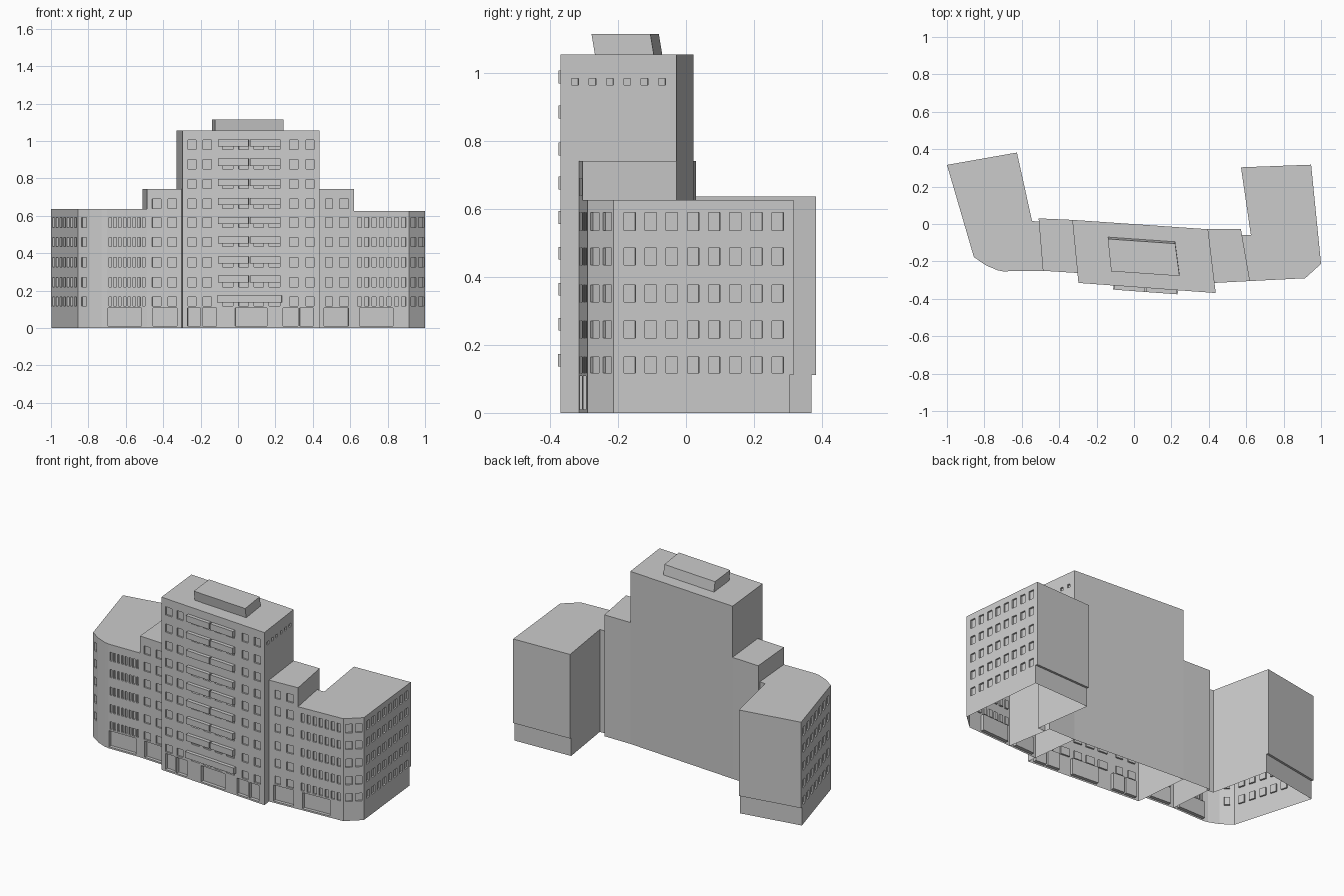
import bpy
from mathutils import Vector

if "Cube" in bpy.data.objects:
    bpy.data.objects.remove(bpy.data.objects["Cube"])

mat = bpy.data.materials.new("concrete_grey")
mat.diffuse_color = (0.6, 0.6, 0.6, 1)
mat.use_nodes = True
mat.node_tree.nodes["Principled BSDF"].inputs["Base Color"].default_value = mat.diffuse_color

FLOORS = [(.118, .165), (.22, .27), (.327, .377), (.436, .485), (.537, .59),
          (.64, .69), (.745, .795), (.85, .9), (.955, 1.005)]
SPLIT = .112      # top of the ground storey


def make(name, polys):
    verts, faces = [], []
    for p in polys:
        faces.append(list(range(len(verts), len(verts) + len(p))))
        verts += [tuple(v) for v in p]
    me = bpy.data.meshes.new(name)
    me.from_pydata(verts, [], faces)
    me.materials.append(mat)
    ob = bpy.data.objects.new(name, me)
    bpy.context.collection.objects.link(ob)
    return ob


def wall(p, q, z0, z1, rects):
    """Wall from p to q with recessed rectangles (u0, u1, za, zb, depth)."""
    d = Vector((q[0] - p[0], q[1] - p[1], 0))
    n = Vector((d.y, -d.x, 0)).normalized()

    def pt(u, z, dep=0):
        return Vector((p[0], p[1], z)) + d * u - n * dep
    us = sorted({0, 1, *[r[0] for r in rects], *[r[1] for r in rects]})
    zs = sorted({z0, z1, *[r[2] for r in rects], *[r[3] for r in rects]})
    out = []
    for a, b in zip(us, us[1:]):
        for c, e in zip(zs, zs[1:]):
            u, z = (a + b) / 2, (c + e) / 2
            if not any(r[0] < u < r[1] and r[2] < z < r[3] for r in rects):
                out.append([pt(a, c), pt(b, c), pt(b, e), pt(a, e)])
    for a, b, c, e, dep in rects:
        k = [(a, c), (b, c), (b, e), (a, e)]
        out.append([pt(u, z, dep) for u, z in k])
        for s, t in zip(k, k[1:] + k[:1]):
            out.append([pt(*s), pt(*t), pt(*t, dep), pt(*s, dep)])
    return out


def block(name, foot, z0, z1, holes={}, roof=True, extra=()):
    """Open-bottomed block on a counter-clockwise footprint."""
    polys = list(extra)
    for i, p in enumerate(foot):
        polys += wall(p, foot[(i + 1) % len(foot)], z0, z1, holes.get(i, []))
    if roof:
        polys.append([(x, y, z1) for x, y in foot])
    return make(name, polys)


def grid(cols, floors, depth=.01):
    return [(a, b, c, e, depth) for a, b in cols for c, e in floors]


def spread(n, a=0.0, b=1.0, fill=.55):
    s = (b - a) / n
    return [(a + s * (i + .5 - fill / 2), a + s * (i + .5 + fill / 2)) for i in range(n)]


def panels(p, q, spans):
    f = lambda x: (x - p[0]) / (q[0] - p[0])
    return [(f(a), f(b), .01, .108, .02) for a, b in spans]


def toward(p, q, dist):
    a, b = Vector(p), Vector(q)
    return tuple(a + (b - a).normalized() * dist)


def wing(name, foot, i, j, top, upper, lower):
    """Wing whose back end (edge i to j) steps in slightly at ground level."""
    low = list(foot)
    n = len(foot)
    low[i] = toward(foot[i], foot[i - 1], .013)
    low[j] = toward(foot[j], foot[(j + 1) % n], .013)
    soffit = [(*c, SPLIT) for c in (foot[i], low[i], low[j], foot[j])]
    block(name + "_upper", foot, SPLIT, top, upper, extra=[soffit])
    block(name + "_ground_floor", low, 0, SPLIT, lower, roof=False)


# central tower
T = [(-.297, -.315), (.437, -.369), (.396, -.028), (-.33, .022)]
cols = [(.04, .1), (.15, .21), (.29, .37), (.41, .48), (.52, .59), (.63, .71), (.78, .84), (.9, .96)]
front = grid(cols, FLOORS) + panels(T[0], T[1], [
    (-.27, -.2), (-.19, -.115), (-.015, .155), (.24, .32), (.33, .40)])
block("tower", T, 0, 1.055, {0: front, 1: grid(spread(6, .05, .95, .4), [(.965, .985)])})

# stepped shoulder blocks
L = [(-.487, -.25), (-.30, -.262), (-.33, .022), (-.51, .03)]
block("left_shoulder", L, 0, .742,
      {0: grid([(.15, .4), (.6, .85)], FLOORS[:6]) + panels(L[0], L[1], [(-.455, -.325)])})
R = [(.43, -.315), (.62, -.305), (.572, -.028), (.396, -.028)]
block("right_shoulder", R, 0, .742,
      {0: grid([(.2, .4), (.6, .85)], FLOORS[:6]) + panels(R[0], R[1], [(.46, .59)])})

# left wing with softened front corner
LW = [(-1, .316), (-.856, -.177), (-.79, -.222), (-.73, -.247), (-.70, -.253),
      (-.487, -.25), (-.505, .012), (-.545, .016), (-.626, .382)]
F5 = FLOORS[:5]
wing("left_wing", LW, 8, 0, .637,
     {0: grid(spread(7, .03, .97), F5), 1: grid([(.3, .7)], F5),
      4: grid(spread(8, .02, .98), F5)},
     {4: panels(LW[4], LW[5], [(-.695, -.515)])})

# right wing with cut front corner
RW = [(.62, -.305), (.915, -.29), (1, -.213), (.947, .317), (.572, .303),
      (.625, -.06), (.577, -.06)]
wing("right_wing", RW, 3, 4, .626,
     {0: grid(spread(7, .03, .97), F5), 1: grid([(.12, .44), (.6, .92)], F5),
      2: grid(spread(8, .03, .97), F5)},
     {0: panels(RW[0], RW[1], [(.65, .83)])})


def box(name, a, b, depth, z0, z1):
    """Closed slab standing out from the tower front between x = a and b."""
    d = (Vector(T[1]) - Vector(T[0]))
    n = Vector((d.y, -d.x)).normalized() * depth
    p, q = [Vector(T[0]) + d * ((x - T[0][0]) / d.x) for x in (a, b)]
    foot = [tuple(v) for v in (p + n, q + n, q, p)]
    block(name, foot, z0, z1, extra=[[(x, y, z0) for x, y in reversed(foot)]])


# balconies: one wide at the first floor, pairs above
for i, z in enumerate([.136, .242, .345, .451, .556, .658, .758, .867, .97]):
    spans = [(-.11, .235)] if i == 0 else [(-.105, .058), (.067, .228)]
    for k, (a, b) in enumerate(spans):
        box(f"balcony_{i}_{k}", a, b, .022, z, z + .038)

# rooftop plant room, leaning slightly forward
P = [(-.122, -.243), (.243, -.268), (.22, -.095), (-.14, -.07)]
roof_room = block("roof_room", P, 1.055, 1.115)
for v in roof_room.data.vertices:
    if v.co.z > 1.1:
        v.co.y -= .01
